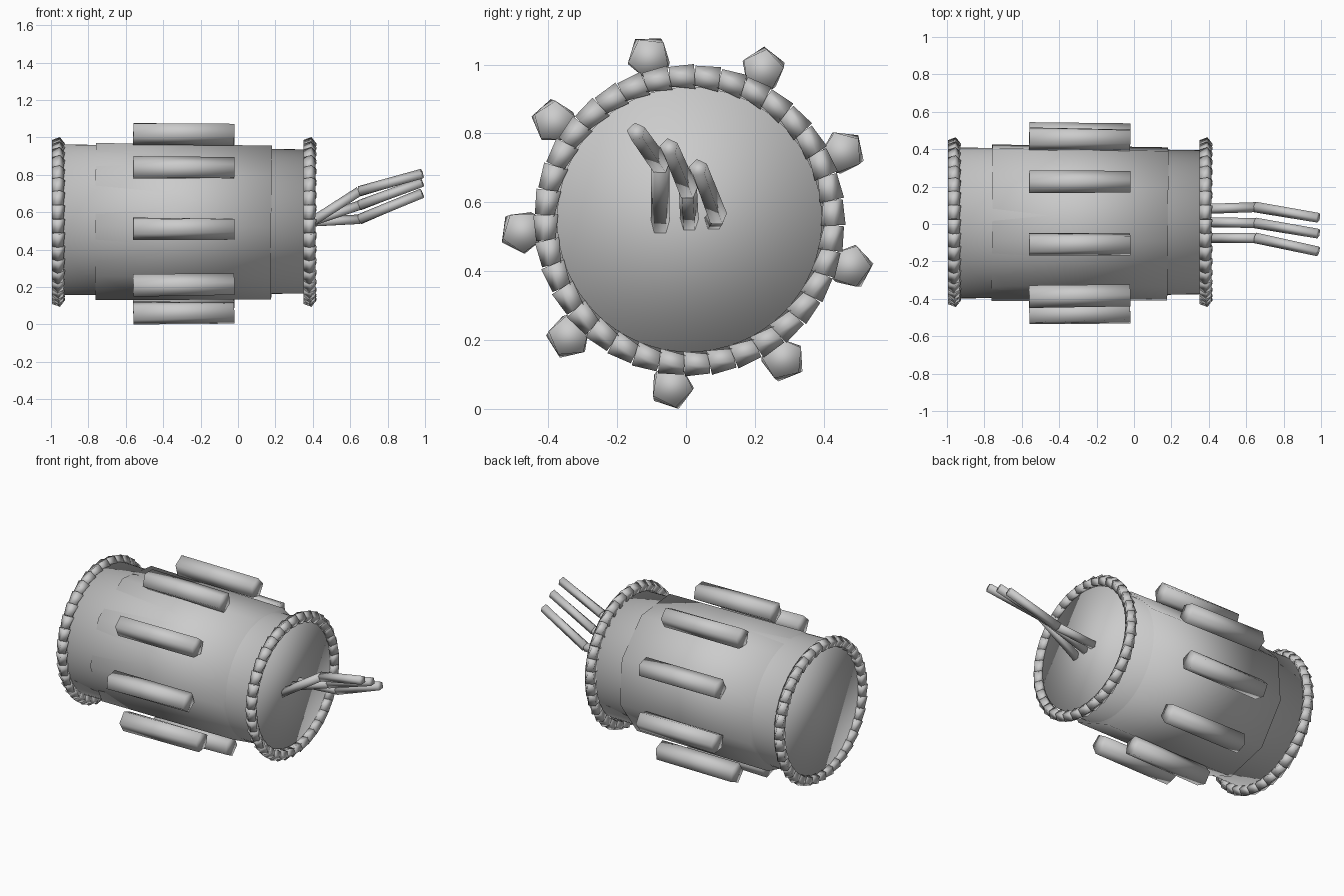
import bpy
import bmesh
from math import cos, sin, pi, radians
from mathutils import Vector

cube = bpy.data.objects.get("Cube")
if cube:
    bpy.data.objects.remove(cube, do_unlink=True)

GREY = (0.6, 0.6, 0.6, 1.0)
mat = bpy.data.materials.new("plain grey")
mat.use_nodes = True
mat.diffuse_color = GREY
mat.node_tree.nodes["Principled BSDF"].inputs["Base Color"].default_value = GREY

X, Z = Vector((1, 0, 0)), Vector((0, 0, 1))
CY, CZ = 0.01, 0.548          # centre line of the barrel


def add_prism(bm, p0, p1, r0, r1, sides, phase=0.0, twist=0.0, ref=Z):
    """Closed, optionally tapered and twisted prism between two points."""
    p0, p1 = Vector(p0), Vector(p1)
    d = (p1 - p0).normalized()
    u = ref.cross(d).normalized()
    v = d.cross(u)
    rings = []
    for p, r, a0 in ((p0, r0, phase), (p1, r1, phase + twist)):
        angles = [a0 + 2 * pi * i / sides for i in range(sides)]
        rings.append([bm.verts.new(p + r * (cos(a) * u + sin(a) * v)) for a in angles])
    a, b = rings
    for i in range(sides):
        j = (i + 1) % sides
        bm.faces.new((a[i], a[j], b[j], b[i]))
    bm.faces.new(a[::-1])
    bm.faces.new(b)


def finish(name, bm):
    bmesh.ops.recalc_face_normals(bm, faces=bm.faces)
    for f in bm.faces:
        f.smooth = True
    mesh = bpy.data.meshes.new(name)
    bm.to_mesh(mesh)
    bm.free()
    mesh.materials.append(mat)
    obj = bpy.data.objects.new(name, mesh)
    bpy.context.collection.objects.link(obj)
    return obj


def prism(name, *args, **kw):
    bm = bmesh.new()
    add_prism(bm, *args, **kw)
    return finish(name, bm)


def around(x, radius, angle):
    return Vector((x, CY + radius * cos(angle), CZ + radius * sin(angle)))


# Barrel body, slightly narrower at the wire end
prism("barrel_body", (-0.96, 0.005, 0.56), (0.38, 0.01, 0.55), 0.404, 0.385, 64)

# Nine-sided sleeve whose corners stand just proud of the barrel
START, COUNT = radians(24), 9
prism("corner_sleeve", (-0.76, 0.014, 0.555), (0.18, 0.008, 0.55),
      0.428, 0.418, COUNT, phase=START)

# Five-sided bars spaced around the barrel
for i in range(COUNT):
    a = START + 2 * pi * i / COUNT
    prism(f"side_bar_{i + 1}", around(-0.56, 0.49, a), around(-0.02, 0.485, a),
          0.064, 0.062, 5, phase=a + radians(24), twist=radians(-9))

# Rope-like end rings made of short tapered beads
BEADS = 36
for name, x in (("back_bead_ring", -0.963), ("wire_end_bead_ring", 0.382)):
    bm = bmesh.new()
    for i in range(BEADS):
        a = 2 * pi * (i + 0.3) / BEADS
        tangent = Vector((0, -sin(a), cos(a)))
        c = around(x, 0.416, a)
        add_prism(bm, c - tangent * 0.037, c + tangent * 0.037,
                  0.038, 0.032, 5, phase=radians(20), twist=radians(20), ref=X)
    finish(name, bm)

# Three bent wires: root, knee and tip
WIRES = {
    "upper_wire": ((0.37, -0.075, 0.53), (0.65, -0.075, 0.71), (0.985, -0.145, 0.805)),
    "middle_wire": ((0.37, 0.01, 0.54), (0.65, 0.005, 0.635), (0.985, -0.05, 0.76)),
    "lower_wire": ((0.37, 0.08, 0.545), (0.65, 0.09, 0.56), (0.985, 0.035, 0.70)),
}
for name, (root, knee, tip) in WIRES.items():
    prism(name + "_root", root, knee, 0.028, 0.028, 5, phase=0.3)
    prism(name + "_tip", knee, tip, 0.03, 0.028, 5, phase=0.3, twist=0.2)
